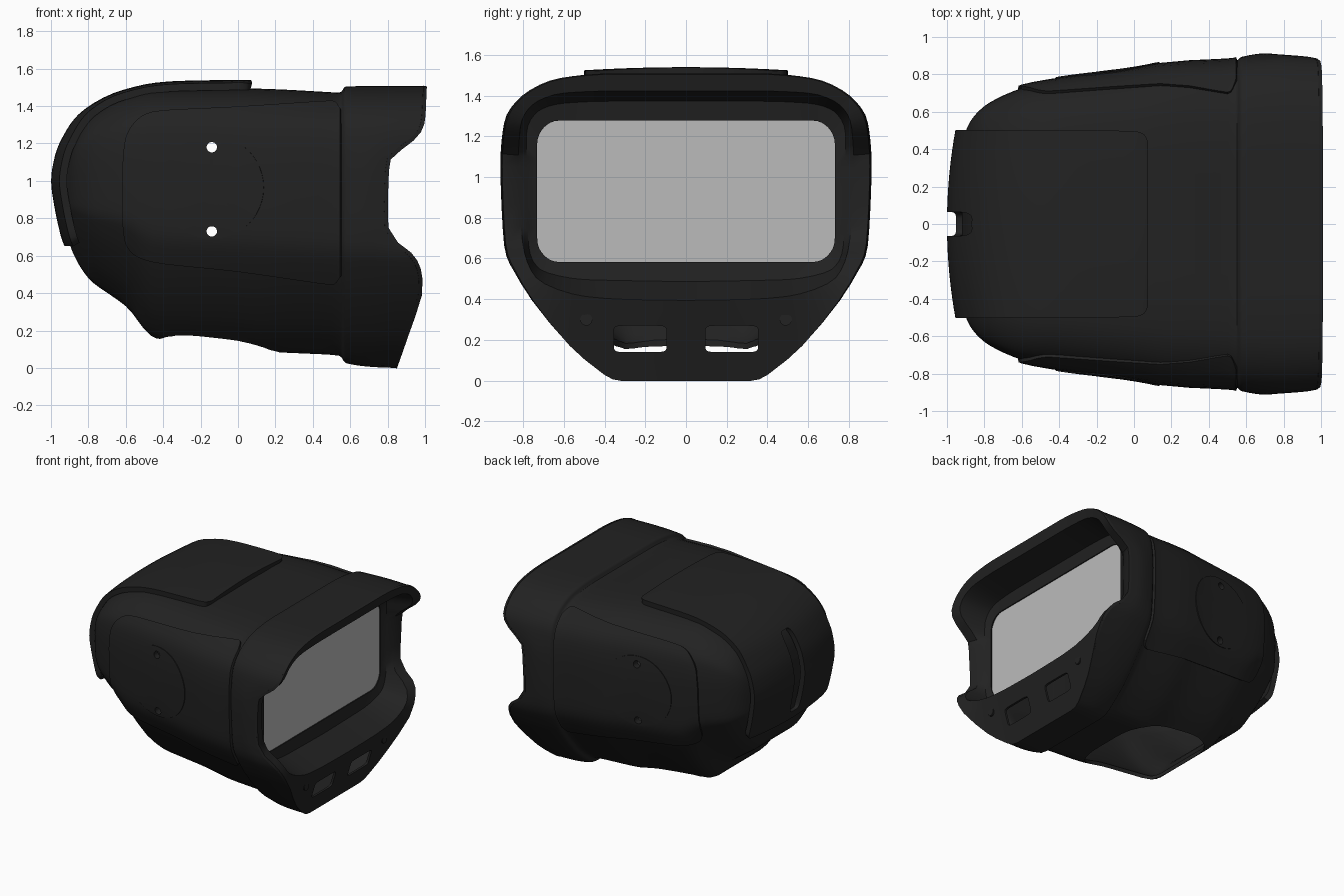
import bpy, bmesh, math
from mathutils import Vector

if "Cube" in bpy.data.objects:
    bpy.data.objects.remove(bpy.data.objects["Cube"], do_unlink=True)


def material(name, rgb, rough):
    m = bpy.data.materials.new(name)
    m.use_nodes = True
    m.diffuse_color = (*rgb, 1)
    node = next(n for n in m.node_tree.nodes if n.type == 'BSDF_PRINCIPLED')
    node.inputs["Base Color"].default_value = (*rgb, 1)
    node.inputs["Roughness"].default_value = rough
    return m


BLACK = material("matte_black", (.016, .016, .016), .6)
GREY = material("visor_grey", (.5, .5, .5), .4)


# --- Curve helpers: smooth interpolation without overshoot, and lookup ---
def smooth(rows, n):
    rows = [Vector(r) for r in rows]
    size = len(rows[0])
    diff = [b - a for a, b in zip(rows, rows[1:])]
    tang = [diff[0]]
    for a, b in zip(diff, diff[1:]):
        tang.append(Vector([2 * p * q / (p + q) if p * q > 0 else 0 for p, q in zip(a, b)]))
    tang.append(diff[-1])
    out = []
    for i in range(len(diff)):
        for k in range(n):
            t = k / n
            h = t * t * (3 - 2 * t)
            out.append(Vector([rows[i][c] * (1 - h) + rows[i + 1][c] * h
                               + tang[i][c] * t * (1 - t) ** 2
                               - tang[i + 1][c] * t * t * (1 - t) for c in range(size)]))
    return out + [rows[-1]]


def lookup(rows, value, col=0):
    for a, b in zip(rows, rows[1:]):
        lo, hi = sorted((a[col], b[col]))
        if lo <= value <= hi and hi > lo:
            return a.lerp(b, (value - a[col]) / (b[col] - a[col]))
    return min((rows[0], rows[-1]), key=lambda r: abs(r[col] - value))


# --- Object helpers ---
def make(name, verts, faces, mat=BLACK):
    me = bpy.data.meshes.new(name)
    me.from_pydata([tuple(v) for v in verts], [], faces)
    bm = bmesh.new()
    bm.from_mesh(me)
    bmesh.ops.remove_doubles(bm, verts=bm.verts, dist=1e-5)
    bmesh.ops.recalc_face_normals(bm, faces=bm.faces)
    bm.to_mesh(me)
    bm.free()
    me.materials.append(mat)
    ob = bpy.data.objects.new(name, me)
    bpy.context.collection.objects.link(ob)
    return ob


def grid(rows, closed=False):
    n = len(rows[0])
    verts = [p for r in rows for p in r]
    faces = []
    for i in range(len(rows) - 1):
        for j in range(n if closed else n - 1):
            k = (j + 1) % n
            faces.append((i * n + j, i * n + k, (i + 1) * n + k, (i + 1) * n + j))
    return verts, faces


def finish(ob, thick=0, offset=0, cutters=()):
    bpy.ops.object.select_all(action='DESELECT')
    bpy.context.view_layer.objects.active = ob
    ob.select_set(True)
    if thick:
        m = ob.modifiers.new("thickness", 'SOLIDIFY')
        m.thickness, m.offset = thick, offset
        bpy.ops.object.modifier_apply(modifier=m.name)
    for c in cutters:
        m = ob.modifiers.new("cut", 'BOOLEAN')
        m.operation, m.solver, m.object = 'DIFFERENCE', 'EXACT', c
        bpy.ops.object.modifier_apply(modifier=m.name)
    bpy.ops.object.shade_smooth_by_angle(angle=math.radians(32))


def prism(name, center, half, axis, power=2, n=32):
    """Rounded prism along one axis; a higher power is squarer."""
    u, v = [a for a in range(3) if a != axis]
    rows = []
    for s in (-1, 1):
        ring = []
        for k in range(n):
            a = 2 * math.pi * (k + .5) / n
            c, d = math.cos(a), math.sin(a)
            p = Vector(center)
            p[axis] += s * half[axis]
            p[u] += half[u] * math.copysign(abs(c) ** (2 / power), c)
            p[v] += half[v] * math.copysign(abs(d) ** (2 / power), d)
            ring.append(p)
        rows.append(ring)
    verts, faces = grid(rows, True)
    return make(name, verts, faces + [tuple(range(n)), tuple(range(n, 2 * n))])


# --- Shell definition: stations (x, half width, top, bottom) and half section ---
stations = smooth([(-.92, .44, 1.08, .72), (-.88, .54, 1.22, .61), (-.8, .63, 1.34, .48),
                   (-.6, .725, 1.45, .33), (-.42, .76, 1.49, .15), (0, .815, 1.495, .11),
                   (.2, .85, 1.49, .085), (.54, .87, 1.472, .065), (.58, .895, 1.505, .025),
                   (.8, .912, 1.507, .005), (1, .905, 1.507, 0)], 5)
section = smooth([(0, 1), (.4, 1), (.68, .985), (.88, .93), (.98, .84), (1, .7),
                  (.98, .44), (.89, .315), (.55, .07), (.34, 0), (0, 0)], 4)
edge = smooth([(0, .84), (.2, .91), (.42, .98), (.52, .97), (.6, .93), (.68, .83), (.78, .79),
               (1.1, .8), (1.16, .85), (1.25, .96), (1.32, .99), (1.51, 1)], 3)


def half_ring(st):
    x, w, top, bot = st
    pts = []
    for f, h in section:
        z = bot + (top - bot) * h
        px = x if x <= .6 else .6 + (x - .6) * (lookup(edge, z)[1] - .6) / .4
        pts.append(Vector((px, f * w, z)))
    return pts


def mirrored(half):
    return half + [Vector((p.x, -p.y, p.z)) for p in reversed(half[1:-1])]


def side_y(x, z):
    return lookup(half_ring(lookup(stations, x)), z, 2).y


# --- Cutters ---
pins = [prism("pin_cutter", (-.14, 0, z), (.028, 2, .028), 1, n=16) for z in (.73, 1.18)]
vents = [prism("vent_cutter", (.9, s * .225, .205), (.2, .13, .065), 0, 8) for s in (-1, 1)]
neck = prism("neck_cutter", (-.1, 0, 0), (.36, .37, .26), 2, 4, 48)
slot = prism("slot_cutter", (-1, 0, 1.03), (.3, .065, .31), 0, 6)

# --- Main shell, open at the neck and the face ---
rings = [mirrored(half_ring(s)) for s in stations]
verts, faces = grid(rings, True)
shell = make("helmet_shell", verts, faces + [tuple(range(len(rings[0])))])
finish(shell, .025, -1, [neck] + pins)

# --- Face rim, bezel and visor ---
lip = smooth([(0, 1.43), (.35, 1.43), (.6, 1.42), (.76, 1.36), (.82, 1.25), (.83, 1.05),
              (.81, .68), (.74, .5), (.5, .41), (.3, .395), (0, .39)], 4)
bezel = smooth([(0, 1.38), (.35, 1.38), (.6, 1.37), (.73, 1.33), (.79, 1.22), (.79, 1.05),
                (.78, .66), (.72, .54), (.5, .49), (.3, .485), (0, .48)], 4)
window = smooth([(0, 1.28), (.35, 1.28), (.62, 1.28), (.7, 1.245), (.735, 1.16), (.735, 1),
                 (.735, .7), (.7, .615), (.62, .58), (.3, .58), (0, .58)], 4)
front = half_ring(stations[-1])
lip_row = [Vector((lookup(edge, z)[1] - .015, y, z)) for y, z in lip]
bezel_row = [Vector((.75, y, z)) for y, z in bezel]
window_row = [Vector((.73, y, z)) for y, z in window]
rim_rows = [mirrored(r) for r in (front, lip_row, bezel_row, window_row)]
rim = make("face_rim", *grid(rim_rows, True))
finish(rim, .02, 0, vents)
visor_ring = mirrored([Vector((.725, y, z)) for y, z in window])
visor = make("visor", visor_ring, [tuple(range(len(visor_ring)))], GREY)
finish(visor, .008, 0)

# --- Raised side panels and ear discs ---
tops = smooth([(-.615, 1.08), (-.6, 1.22), (-.55, 1.31), (-.45, 1.365), (0, 1.39),
               (.5, 1.42), (.55, 1.38)], 4)
bottoms = smooth([(-.615, .78), (-.6, .68), (-.55, .61), (-.45, .57), (0, .52),
                  (.5, .45), (.55, .49)], 4)
for side, label in ((1, "back"), (-1, "front")):
    rows = []
    for (x, hi), (_, lo) in zip(tops, bottoms):
        row = []
        for k in range(21):
            z = lo + (hi - lo) * k / 20
            row.append(Vector((x, side * (side_y(x, z) + .008), z)))
        rows.append(row)
    finish(make("side_panel_" + label, *grid(rows)), .024, 0, pins)

    rows = []
    for r in (.001, .1, .2, .272, .278):
        row = []
        for k in range(48):
            a = 2 * math.pi * k / 48
            x, z = -.14 + r * math.cos(a), .965 + r * math.sin(a)
            row.append(Vector((x, side * (side_y(x, z) + .02), z)))
        rows.append(row)
    verts, faces = grid(rows, True)
    disc = make("ear_disc_" + label, verts, faces + [tuple(range(48))])
    finish(disc, .012, 0, pins)

# --- Plate wrapping over the top and the rear, with a slot ---
path = smooth([(.07, 1.518, .43), (.055, 1.519, .475), (0, 1.52, .495), (-.3, 1.515, .5),
               (-.44, 1.505, .5), (-.66, 1.45, .5), (-.84, 1.34, .5), (-.91, 1.245, .5),
               (-.96, 1.13, .5), (-.98, 1, .5), (-.96, .85, .495), (-.925, .7, .49),
               (-.91, .66, .46)], 4)
rows = []
for x, z, w in path:
    back = max(0, min(1, (-x - .6) / .3))
    row = []
    for k in range(-10, 11):
        crown = (k / 10) ** 2
        row.append(Vector((x + .045 * crown * back, w * k / 10, z - .015 * crown * (1 - back))))
    rows.append(row)
finish(make("rear_plate", *grid(rows)), .04, 0, [slot])

# --- Chin bolts ---
for s, label in ((1, "left"), (-1, "right")):
    bolt = prism("chin_bolt_" + label, (.935, s * .49, .3), (.012, .03, .03), 0, n=20)
    finish(bolt)

for c in pins + vents + [neck, slot]:
    bpy.data.objects.remove(c, do_unlink=True)
